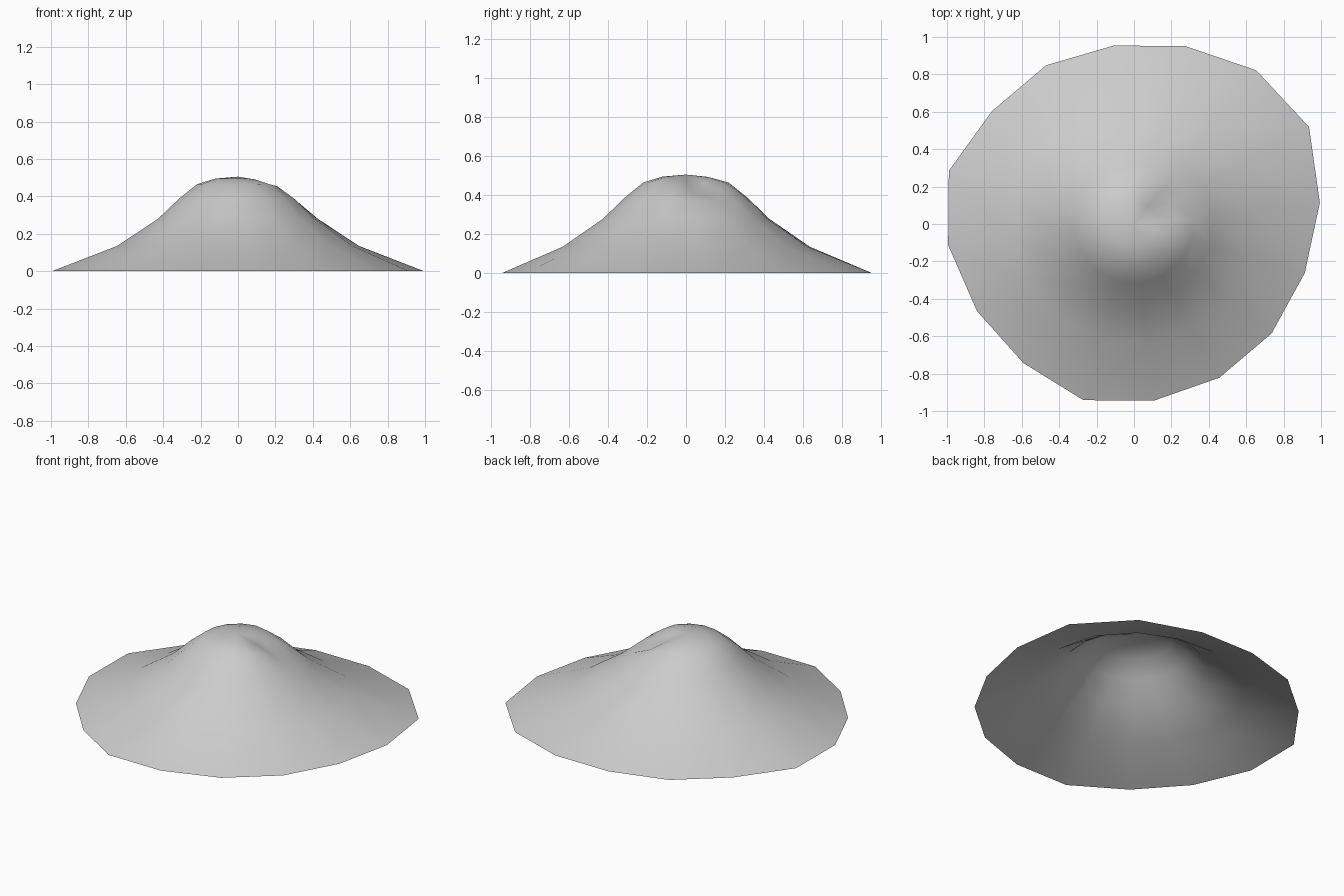
import bpy, bmesh, math

cube = bpy.data.objects.get("Cube")
if cube:
    bpy.data.objects.remove(cube)

SIDES = 16
# Slope profile from foot to summit: radius, height
PROFILE = [(1.0, 0.0), (0.65, 0.135), (0.43, 0.28), (0.32, 0.385),
           (0.22, 0.465), (0.12, 0.495)]
SUMMIT = 0.505
# Uneven radius of the foot, counter-clockwise from the left side
FOOT = [1.0, 1.07, 1.05, 0.99, 0.96, 0.97, 0.97, 1.03,
        1.0, 0.96, 0.95, 0.98, 0.95, 0.94, 0.94, 0.95]


def dent(x, y):
    """Hollow worn into the shoulder beside the summit."""
    d2 = (x - 0.18) ** 2 + (y - 0.09) ** 2
    return 0.075 * math.exp(-d2 / 0.013)


def ring_vert(bm, i, radius, height):
    angle = math.radians(6.5) + math.tau * i / SIDES
    r = radius * (1 + (FOOT[i] - 1) * radius ** 2)
    x, y = r * math.cos(angle), r * math.sin(angle)
    z = height - dent(x, y) if height else 0
    return bm.verts.new((x, y, z))


# Hill surface, open underneath
bm = bmesh.new()
rings = [[ring_vert(bm, i, r, z) for i in range(SIDES)] for r, z in PROFILE]
for low, high in zip(rings, rings[1:]):
    for i in range(SIDES):
        j = (i + 1) % SIDES
        bm.faces.new((low[i], low[j], high[j], high[i]))
top = bm.verts.new((0, 0, SUMMIT))
for i in range(SIDES):
    bm.faces.new((rings[-1][i], rings[-1][(i + 1) % SIDES], top))
for face in bm.faces:
    face.smooth = True

mesh = bpy.data.meshes.new("hill")
bm.to_mesh(mesh)
bm.free()
hill = bpy.data.objects.new("hill", mesh)
bpy.context.collection.objects.link(hill)

# Plain grey stone
grey = bpy.data.materials.new("light_grey")
grey.use_nodes = True
colour = (0.6, 0.6, 0.6, 1)
grey.diffuse_color = colour
grey.node_tree.nodes["Principled BSDF"].inputs["Base Color"].default_value = colour
mesh.materials.append(grey)
